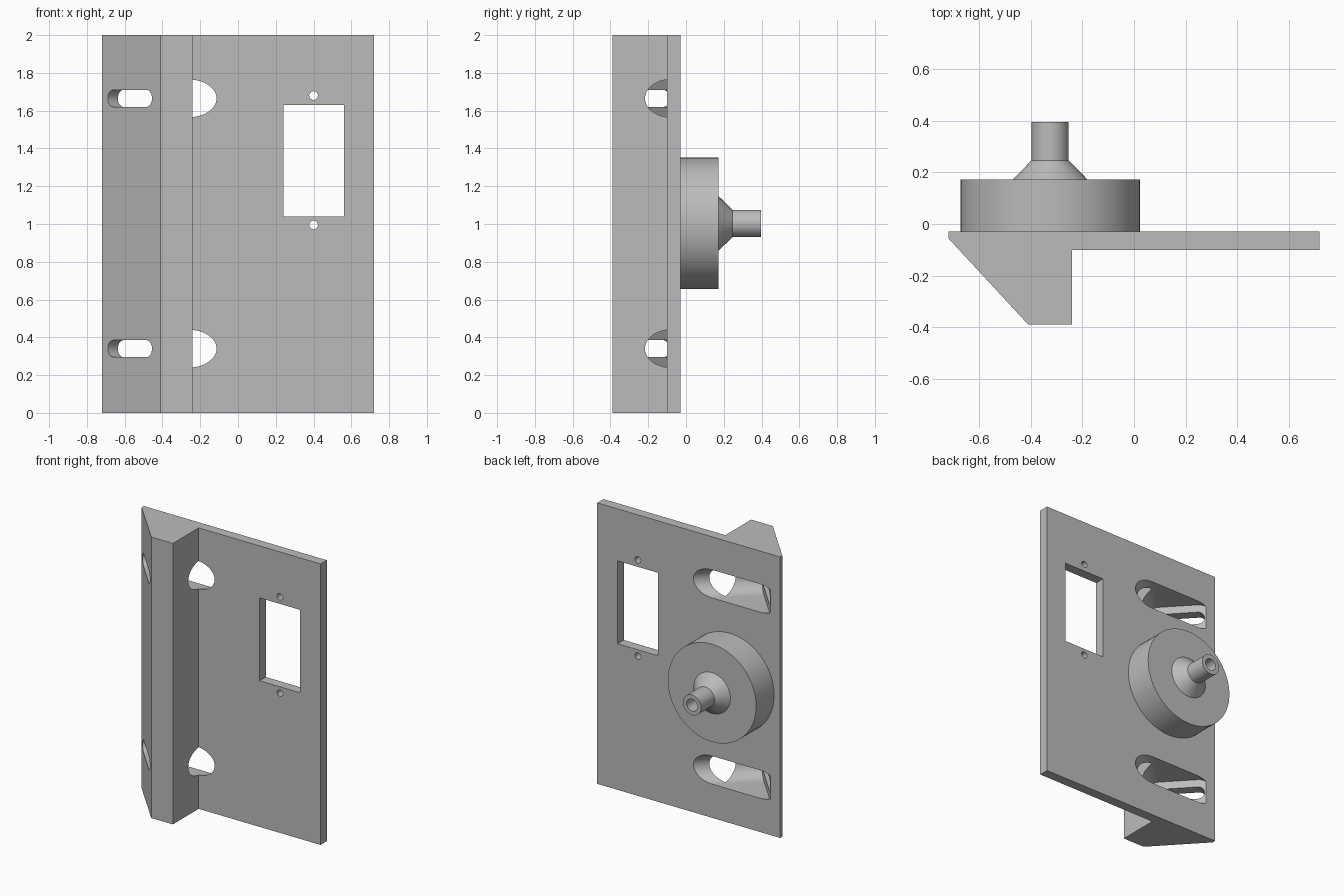
import bpy, bmesh, math
from mathutils import Vector

cube = bpy.data.objects.get("Cube")
if cube:
    bpy.data.objects.remove(cube, do_unlink=True)

grey = bpy.data.materials.new("plain grey")
grey.use_nodes = True
grey.diffuse_color = (0.5, 0.5, 0.5, 1)
grey.node_tree.nodes["Principled BSDF"].inputs["Base Color"].default_value = (0.5, 0.5, 0.5, 1)

X, Y, Z = Vector((1, 0, 0)), Vector((0, 1, 0)), Vector((0, 0, 1))


def finish(name, bm):
    bmesh.ops.recalc_face_normals(bm, faces=bm.faces)
    mesh = bpy.data.meshes.new(name)
    bm.to_mesh(mesh)
    bm.free()
    mesh.materials.append(grey)
    obj = bpy.data.objects.new(name, mesh)
    bpy.context.collection.objects.link(obj)
    return obj


def prism(name, outline, origin, u, v, w, start, end):
    """Extrude an outline in the u, v plane along w."""
    bm = bmesh.new()
    verts = [bm.verts.new(origin + u * a + v * b + w * start) for a, b in outline]
    face = bm.faces.new(verts)
    out = bmesh.ops.extrude_face_region(bm, geom=[face])
    moved = [g for g in out["geom"] if isinstance(g, bmesh.types.BMVert)]
    bmesh.ops.translate(bm, verts=moved, vec=w * (end - start))
    return finish(name, bm)


def stadium(a, b, r, steps=24):
    """Slot outline with round ends centred at a and b."""
    ends = ((b, -math.pi / 2), (a, math.pi / 2))
    return [(c + r * math.cos(t + math.pi * i / steps), r * math.sin(t + math.pi * i / steps))
            for c, t in ends for i in range(steps + 1)]


def circle(r, steps=32):
    return [(r * math.cos(math.tau * i / steps), r * math.sin(math.tau * i / steps))
            for i in range(steps)]


def smooth(obj):
    bpy.ops.object.select_all(action="DESELECT")
    obj.select_set(True)
    bpy.context.view_layer.objects.active = obj
    bpy.ops.object.shade_smooth_by_angle(angle=math.radians(25))


# Plate with the slanted rib along its right edge
corner = Vector((-0.72, -0.055, 0))
rib_tip = Vector((-0.41, -0.39, 0))
profile = [(-0.72, -0.03), (0.72, -0.03), (0.72, -0.10), (-0.24, -0.10),
           (-0.24, -0.39), rib_tip.xy, corner.xy]
plate = prism("mounting_plate", profile, Vector(), X, Y, Z, 0, 2)

# Screw slots through the slanted face, with wide pockets behind them
along = (rib_tip - corner).normalized()
inward = Vector((-along.y, along.x, 0))
cutters = []
for z in (0.34, 1.665):
    base = corner + Z * z
    cutters.append(prism("slot_cutter", stadium(0.09, 0.345, 0.045), base, along, Z, inward, -0.1, 0.2))
    cutters.append(prism("pocket_cutter", stadium(0.09, 0.345, 0.1), base, along, Z, inward, 0.073, 0.8))

# Rectangular window and its two screw holes
window = [(0.24, 1.04), (0.56, 1.04), (0.56, 1.63), (0.24, 1.63)]
cutters.append(prism("window_cutter", window, Vector(), X, Z, Y, -0.2, 0.1))
for z in (0.995, 1.68):
    cutters.append(prism("hole_cutter", circle(0.023), Vector((0.4, 0, z)), X, Z, Y, -0.2, 0.1))

bpy.context.view_layer.objects.active = plate
for cutter in cutters:
    cutter.hide_render = True
    mod = plate.modifiers.new("cut", "BOOLEAN")
    mod.operation = "DIFFERENCE"
    mod.solver = "EXACT"
    mod.object = cutter
    bpy.ops.object.modifier_apply(modifier=mod.name)
    bpy.data.objects.remove(cutter, do_unlink=True)
smooth(plate)

# Round boss on the back: disc, cone and hollow spout turned as one profile
turning = [(0, -0.035), (0.348, -0.035), (0.348, 0.172), (0.145, 0.172), (0.072, 0.247),
           (0.072, 0.396), (0.043, 0.396), (0.043, 0.172), (0, 0.172)]
centre = Vector((-0.325, 0, 1.003))
bm = bmesh.new()
verts = [bm.verts.new(centre + X * r + Y * y) for r, y in turning]
edges = [bm.edges.new(pair) for pair in zip(verts, verts[1:])]
bmesh.ops.spin(bm, geom=verts + edges, cent=centre, axis=Y, angle=math.tau, steps=72)
bmesh.ops.remove_doubles(bm, verts=bm.verts, dist=0.0005)
smooth(finish("round_boss_with_spout", bm))
